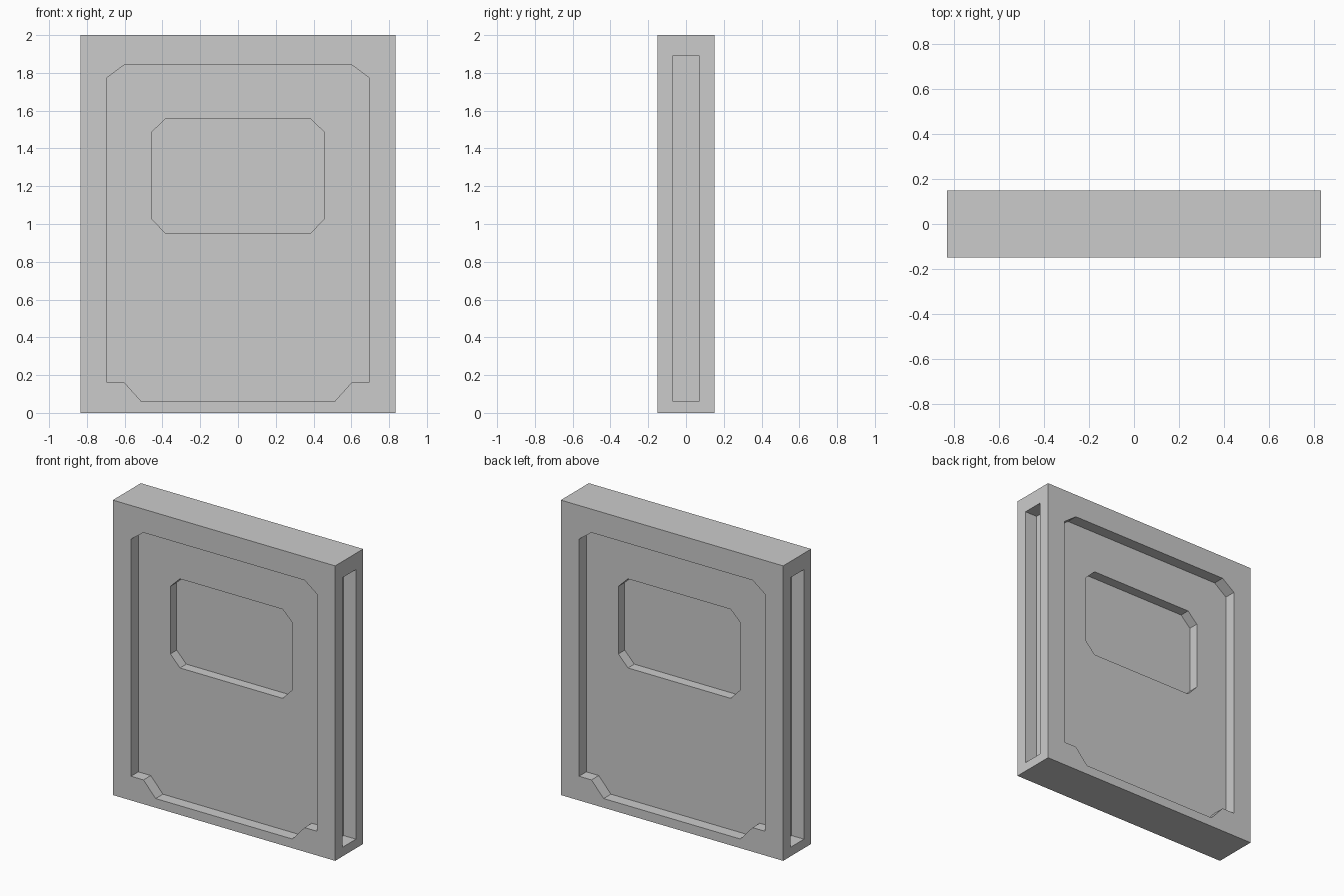
import bpy, bmesh

if "Cube" in bpy.data.objects:
    bpy.data.objects.remove(bpy.data.objects["Cube"])


def prism(name, outline, y0, y1):
    """Extrude an x-z outline from y0 to y1."""
    bm = bmesh.new()
    face = bm.faces.new([bm.verts.new((x, y0, z)) for x, z in outline])
    new = bmesh.ops.extrude_face_region(bm, geom=[face])["geom"]
    verts = [v for v in new if isinstance(v, bmesh.types.BMVert)]
    bmesh.ops.translate(bm, verts=verts, vec=(0, y1 - y0, 0))
    bmesh.ops.recalc_face_normals(bm, faces=bm.faces[:])
    mesh = bpy.data.meshes.new(name)
    bm.to_mesh(mesh)
    bm.free()
    obj = bpy.data.objects.new(name, mesh)
    bpy.context.collection.objects.link(obj)
    return obj


def mirrored(half):
    """Close a right-hand half outline (bottom to top) across x = 0."""
    return half + [(-x, z) for x, z in reversed(half)]


def rect(x0, x1, z0, z1):
    return [(x0, z0), (x1, z0), (x1, z1), (x0, z1)]


def cut(target, cutter):
    cutter.hide_render = True
    mod = target.modifiers.new("cut", 'BOOLEAN')
    mod.operation = 'DIFFERENCE'
    mod.solver = 'EXACT'
    mod.object = cutter
    bpy.context.view_layer.objects.active = target
    bpy.ops.object.modifier_apply(modifier=mod.name)
    bpy.data.objects.remove(cutter)


W, D, H = 0.834, 0.15, 2.0
PANEL_Y, WINDOW_Y = 0.072, 0.004

panel_outline = mirrored([(0.513, 0.062), (0.604, 0.164), (0.697, 0.164),
                          (0.697, 1.772), (0.604, 1.841)])
window_outline = mirrored([(0.385, 0.952), (0.457, 1.028),
                           (0.457, 1.486), (0.385, 1.556)])

# Slab body
door = prism("door_slab", rect(-W, W, 0, H), -D, D)

for s in (-1, 1):
    # Recessed panel, then the deeper window, on front and back
    cut(door, prism("panel_cutter", panel_outline, s * PANEL_Y, s * 0.3))
    cut(door, prism("window_cutter", window_outline, s * WINDOW_Y, s * 0.2))
    # Long slot in each side edge
    x0, x1 = sorted((s * 0.742, s * 1.0))
    cut(door, prism("slot_cutter", rect(x0, x1, 0.062, 1.89), -PANEL_Y, PANEL_Y))
